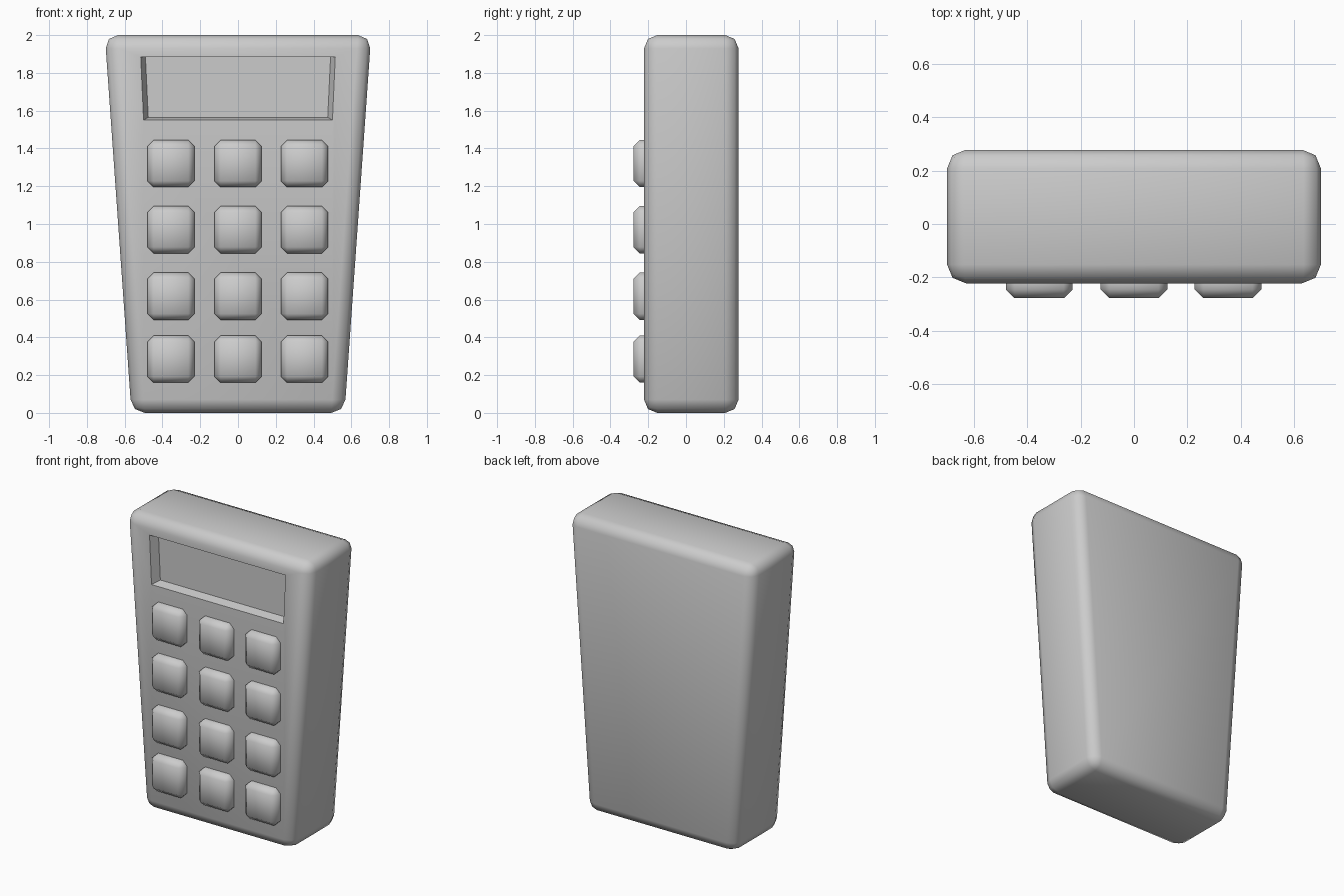
import bpy, bmesh

if "Cube" in bpy.data.objects:
    bpy.data.objects.remove(bpy.data.objects["Cube"])

FRONT, BACK = -0.222, 0.278


def prism(name, front, back, y0, y1, bevel=0.0, segments=1):
    """Box between two trapezoids; each is (half width bottom, half width top, z0, z1)."""
    bm = bmesh.new()
    rings = []
    for (wb, wt, z0, z1), y in ((front, y0), (back, y1)):
        pts = [(-wb, z0), (wb, z0), (wt, z1), (-wt, z1)]
        rings.append([bm.verts.new((x, y, z)) for x, z in pts])
    a, b = rings
    bm.faces.new(a)
    bm.faces.new(b[::-1])
    for i in range(4):
        j = (i + 1) % 4
        bm.faces.new((a[j], a[i], b[i], b[j]))
    bmesh.ops.recalc_face_normals(bm, faces=bm.faces)
    if bevel:
        bmesh.ops.bevel(bm, geom=bm.edges[:], offset=bevel, segments=segments,
                        profile=0.5, affect='EDGES')
    me = bpy.data.meshes.new(name)
    bm.to_mesh(me)
    bm.free()
    ob = bpy.data.objects.new(name, me)
    bpy.context.collection.objects.link(ob)
    return ob


def smooth(ob):
    bpy.ops.object.select_all(action='DESELECT')
    ob.select_set(True)
    bpy.context.view_layer.objects.active = ob
    bpy.ops.object.shade_smooth_by_angle(angle=0.87)


# Tapered case with rounded edges
case = (0.564, 0.705, 0.0, 2.0)
body = prism("case", case, case, FRONT, BACK, 0.07, 2)

# Recessed display window; the cutter extends along its slope past the front
depth = 0.06
cutter = prism("display_cutter", (0.525, 0.54, 1.535, 1.885),
               (0.475, 0.49, 1.565, 1.885), FRONT - depth, FRONT + depth)
cutter.hide_render = True
mod = body.modifiers.new("display", 'BOOLEAN')
mod.operation = 'DIFFERENCE'
mod.solver = 'EXACT'
mod.object = cutter
bpy.context.view_layer.objects.active = body
bpy.ops.object.modifier_apply(modifier=mod.name)
bpy.data.objects.remove(cutter)
smooth(body)

# Keypad: three columns by four rows
for r, z in enumerate((1.32, 0.97, 0.617, 0.285)):
    for c, x in enumerate((-0.355, 0.0, 0.352)):
        shape = (0.125, 0.125, -0.125, 0.125)
        key = prism(f"key_{r + 1}_{c + 1}", shape, shape, -0.278, -0.16, 0.033, 1)
        key.location = (x, 0, z)
        smooth(key)
